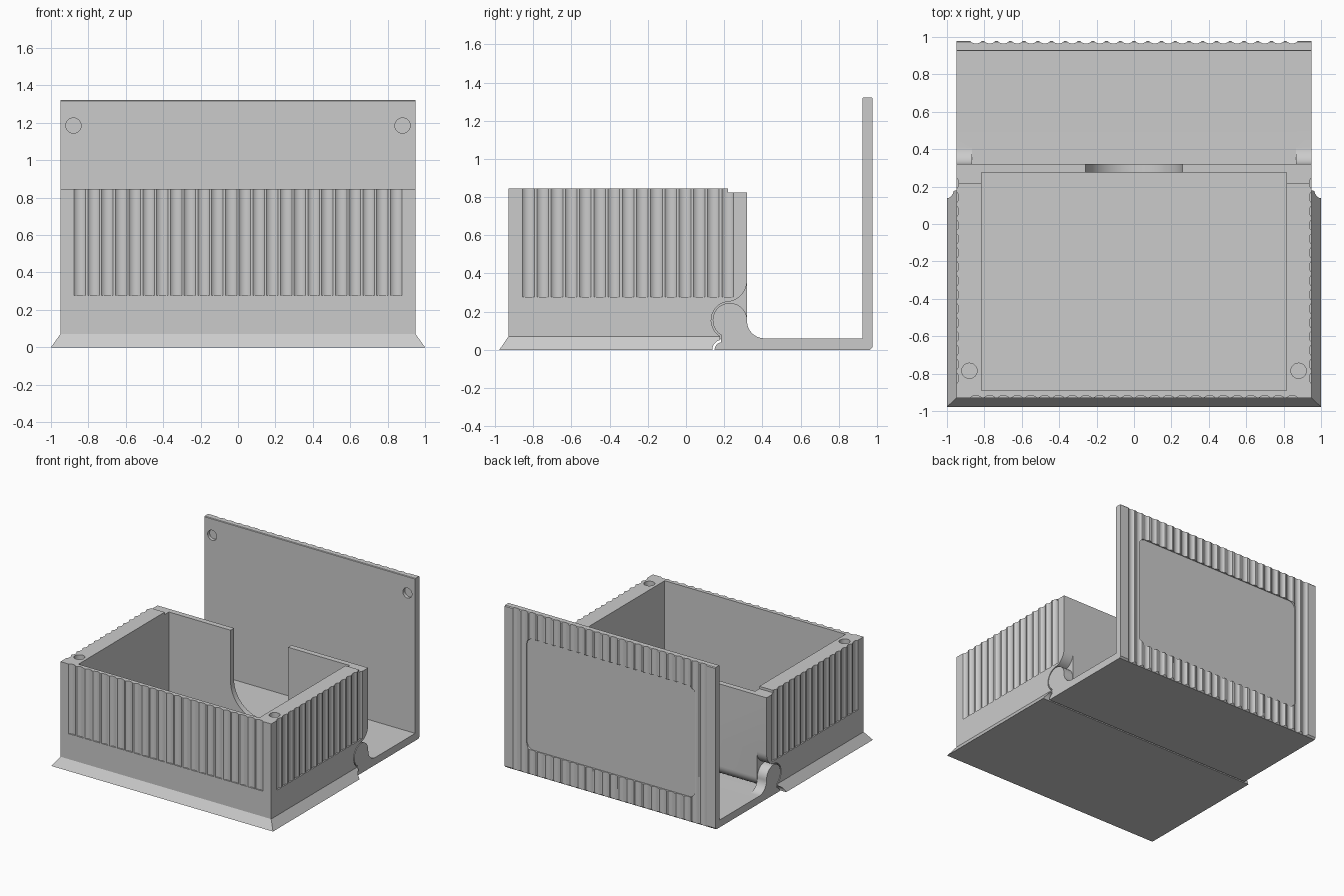
import bpy, bmesh, math

if "Cube" in bpy.data.objects:
    bpy.data.objects.remove(bpy.data.objects["Cube"])

grey = bpy.data.materials.new("light_grey")
grey.diffuse_color = (0.6, 0.6, 0.6, 1)
grey.use_nodes = True
grey.node_tree.nodes["Principled BSDF"].inputs["Base Color"].default_value = grey.diffuse_color


def arc(cu, cv, r, a0, a1, n=12):
    """Points along an arc, angles in degrees."""
    return [(cu + r * math.cos(math.radians(a0 + (a1 - a0) * i / n)),
             cv + r * math.sin(math.radians(a0 + (a1 - a0) * i / n))) for i in range(n + 1)]


def add_prism(bm, pts, axis, a, b):
    """Extrude a 2D profile along an axis from a to b."""
    place = {"x": lambda u, v, t: (t, u, v),
             "y": lambda u, v, t: (u, t, v),
             "z": lambda u, v, t: (u, v, t)}[axis]
    lo = [bm.verts.new(place(u, v, a)) for u, v in pts]
    hi = [bm.verts.new(place(u, v, b)) for u, v in pts]
    bm.faces.new(lo)
    bm.faces.new(hi[::-1])
    for i in range(len(pts)):
        j = (i + 1) % len(pts)
        bm.faces.new((lo[j], lo[i], hi[i], hi[j]))


def build(name, prisms):
    bm = bmesh.new()
    for p in prisms:
        add_prism(bm, *p)
    bmesh.ops.recalc_face_normals(bm, faces=bm.faces)
    me = bpy.data.meshes.new(name)
    bm.to_mesh(me)
    bm.free()
    me.materials.append(grey)
    ob = bpy.data.objects.new(name, me)
    bpy.context.collection.objects.link(ob)
    return ob


def boolean(ob, op, prisms=None, other=None):
    """Apply a boolean with a temporary tool."""
    tool = other or build("tool", prisms)
    m = ob.modifiers.new("bool", "BOOLEAN")
    m.operation, m.object, m.solver = op, tool, "EXACT"
    bpy.context.view_layer.objects.active = ob
    bpy.ops.object.modifier_apply(modifier=m.name)
    bpy.data.objects.remove(tool, do_unlink=True)


def rect(u0, u1, v0, v1):
    return [(u0, v0), (u1, v0), (u1, v1), (u0, v1)]


def groove(c, face, out, along_u, w=0.061, d=0.013):
    """Shallow concave flute profile, cut into a face whose outward sign is out."""
    r = (w * w / 4 + d * d) / (2 * d)
    half = math.degrees(math.asin(w / 2 / r))
    pts = [(x, y + r - d) for x, y in arc(0, 0, r, 270 - half, 270 + half, 8)]
    pts = [(-w / 2, 0.02)] + pts + [(w / 2, 0.02)]
    return [(c + x, face + out * y) if along_u else (face + out * y, c + x) for x, y in pts]


HY, HZ, HR = 0.23, 0.155, 0.09            # hinge centre and radius
lip = arc(0.19, 0.0, 0.052, 180, 105, 8)  # rounded joint at the underside

# --- box body: side profile with rounded lower back corner and stepped top
profile = ([(-0.93, 0)] + lip + [(0.19, 0.066)] + arc(HY, HZ, HR, -90, 0)
           + [(0.32, 0.825), (0.22, 0.825), (0.22, 0.845), (-0.93, 0.845)])
body = build("box_body", [(profile, "x", -0.95, 0.95)])

# --- flared skirt around front and sides
skirt = build("skirt", [(rect(-1, 1, -0.978, 0.28), "z", 0, 0.07)])
for v in skirt.data.vertices:
    if v.co.z > 0.05:
        v.co.x = math.copysign(0.95, v.co.x)
        v.co.y = max(v.co.y, -0.93)
joint = [(0.138, -0.1)] + lip + [(0.19, 0.1), (0.4, 0.1), (0.4, -0.1)]
boolean(skirt, "DIFFERENCE", [(joint, "x", -1.2, 1.2)])
boolean(body, "UNION", other=skirt)

# --- cavity and rounded finger cutout in the back wall
boolean(body, "DIFFERENCE", [(rect(-0.815, 0.815, -0.89, 0.275), "z", 0.11, 1)])
cutout = arc(0, 0.41, 0.26, 180, 360, 28) + [(0.26, 1), (-0.26, 1)]
boolean(body, "DIFFERENCE", [(cutout, "y", 0.2, 0.4)])

# --- hinge pockets at both back corners
pocket = (arc(0.205, 0.365, 0.115, 0, -82)[:-1]
          + arc(HY, HZ, HR + 0.008, 95, 238, 16)
          + [(0.18, 0.05), (0.4, 0.05), (0.4, 0.365)])
boolean(body, "DIFFERENCE", [(pocket, "x", s * 0.862, s * 1.1) for s in (-1, 1)])

# --- magnet holes in the box rim
boolean(body, "DIFFERENCE", [(arc(s * 0.88, -0.785, 0.041, 0, 345, 23), "z", 0.80, 0.9)
                             for s in (-1, 1)])

# --- flutes on the front and both sides
flutes = [(groove(-0.845 + 0.0735 * i, -0.93, -1, True), "z", 0.277, 0.9) for i in range(24)]
for s in (-1, 1):
    flutes += [(groove(-0.825 + 0.0745 * i, s * 0.95, s, False), "z", 0.277, 0.9)
               for i in range(15)]
boolean(body, "DIFFERENCE", flutes)

# --- lid: floor plate plus upright panel
lip2 = arc(0.19, 0.0, 0.04, 180, 100, 8)
lid_profile = (lip2[::-1] + [(0.965, 0), (0.978, 0.013), (0.978, 1.315), (0.973, 1.322),
               (0.928, 1.322), (0.924, 1.317), (0.924, 0.06), (0.19, 0.06)])
lid = build("lid", [(lid_profile, "x", -0.95, 0.95)])

# --- hinge knuckles with a fillet down to the plate
knuckle = ([(0.5, 0.03), (0.5, 0.06)] + arc(0.41, 0.15, 0.09, -90, -180)
           + arc(HY, HZ, HR, 0, 238, 28) + [(0.183, 0.03)])
boolean(lid, "UNION", [(knuckle, "x", s * 0.867, s * 0.95) for s in (-1, 1)])

# --- magnet holes in the lid
boolean(lid, "DIFFERENCE", [(arc(s * 0.88, 1.185, 0.041, 0, 345, 23), "y", 0.9, 0.95)
                            for s in (-1, 1)])

# --- flutes over the outer face of the lid, then the recessed label panel
boolean(lid, "DIFFERENCE", [(groove(-0.845 + 0.0735 * i, 0.978, 1, True), "z", -0.1, 1.4)
                            for i in range(24)])
panel = []
for cx, cz, a in ((0.70, 1.05, 0), (-0.70, 1.05, 90), (-0.70, 0.26, 180), (0.70, 0.26, 270)):
    panel += arc(cx, cz, 0.06, a, a + 90, 8)
boolean(lid, "DIFFERENCE", [(panel, "y", 0.96, 1.05)])

# --- smooth the curved surfaces only
for ob in (body, lid):
    bpy.ops.object.select_all(action="DESELECT")
    ob.select_set(True)
    bpy.context.view_layer.objects.active = ob
    bpy.ops.object.shade_smooth_by_angle(angle=math.radians(25))
